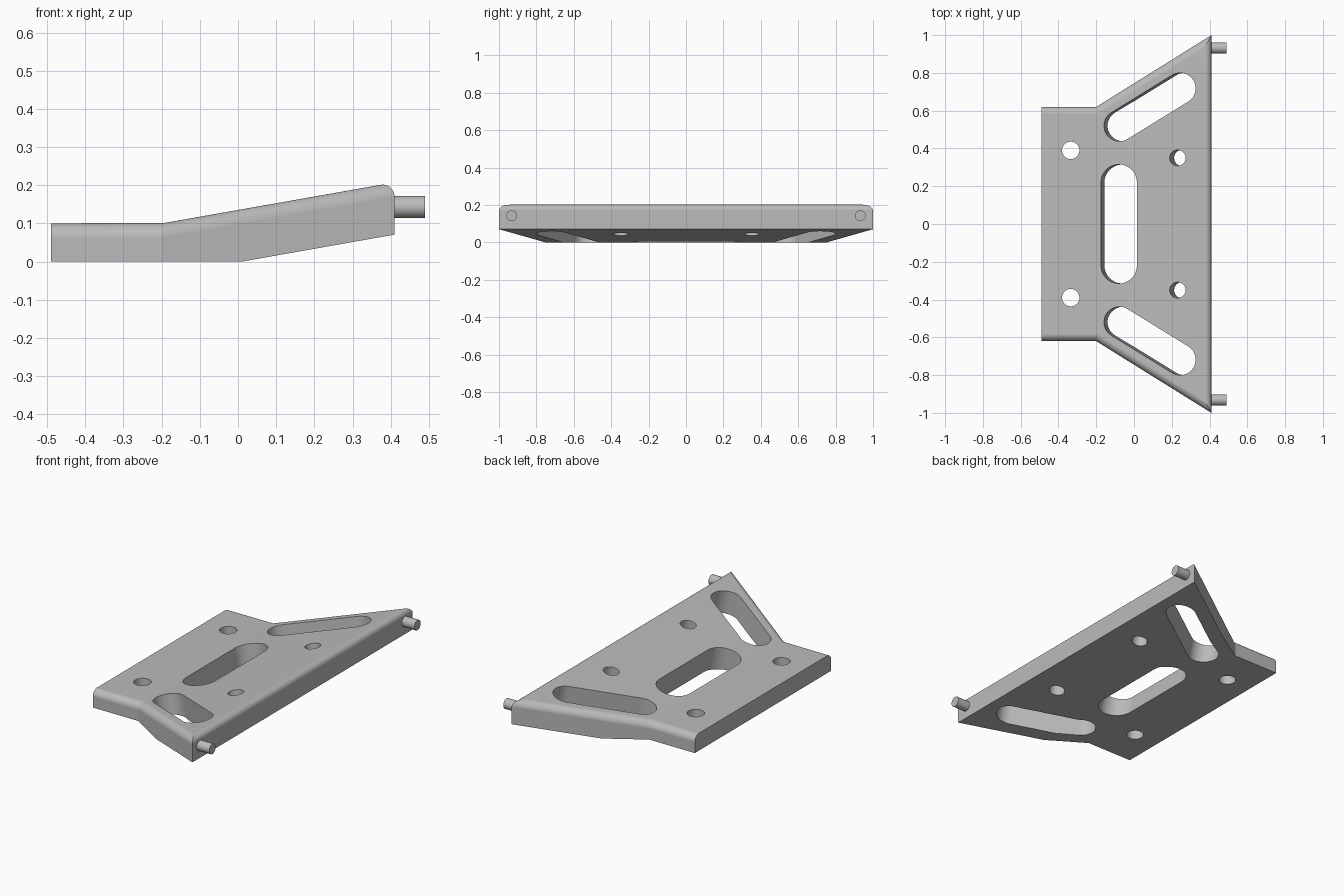
import bpy, bmesh, math
from mathutils import Vector, Matrix

cube = bpy.data.objects.get("Cube")
if cube:
    bpy.data.objects.remove(cube)

grey = bpy.data.materials.new("plain grey")
grey.use_nodes = True
GREY = (0.5, 0.5, 0.5, 1)
grey.diffuse_color = GREY
grey.node_tree.nodes["Principled BSDF"].inputs["Base Color"].default_value = GREY

SLOPE = math.tan(math.radians(10))
BEND, LEFT, RIGHT = -0.2, -0.49, 0.41


def top_z(x):
    return 0.1 + max(0, x - BEND) * SLOPE


def bottom_z(x):
    return max(0, x - 0.01) * SLOPE


def half_width(x):
    return 0.62 + max(0, x - BEND) * 0.38 / 0.61


def make_object(name, bm):
    bmesh.ops.recalc_face_normals(bm, faces=bm.faces)
    mesh = bpy.data.meshes.new(name)
    bm.to_mesh(mesh)
    bm.free()
    mesh.materials.append(grey)
    obj = bpy.data.objects.new(name, mesh)
    bpy.context.collection.objects.link(obj)
    return obj


def activate(obj):
    bpy.ops.object.select_all(action='DESELECT')
    obj.select_set(True)
    bpy.context.view_layer.objects.active = obj


# Bent plate: rectangular sections lofted along x
bm = bmesh.new()
rings = []
for x in (LEFT, BEND, 0.01, RIGHT):
    w, t, b = half_width(x), top_z(x), bottom_z(x)
    rings.append([bm.verts.new((x, y, z)) for y, z in ((-w, b), (w, b), (w, t), (-w, t))])
for a, b in zip(rings, rings[1:]):
    for i in range(4):
        j = (i + 1) % 4
        bm.faces.new((a[i], a[j], b[j], b[i]))
bm.faces.new(rings[0])
bm.faces.new(rings[-1])
bmesh.ops.recalc_face_normals(bm, faces=bm.faces)
bmesh.ops.dissolve_limit(bm, angle_limit=0.01, verts=bm.verts, edges=bm.edges)

# Round the upper rim everywhere except the straight left end
rim = []
for e in bm.edges:
    up, wall = sorted(e.link_faces, key=lambda f: -f.normal.z)
    if up.normal.z > 0.9 and abs(wall.normal.z) < 0.1 and wall.normal.x > -0.9:
        rim.append(e)
bmesh.ops.bevel(bm, geom=rim, offset=0.038, segments=16, profile=0.5,
                affect='EDGES', clamp_overlap=True)
plate = make_object("bent_plate", bm)


# Slots and holes: capsule outlines swept square to the local top surface
def add_capsule(bm, p, q, radius, tilted):
    p, q = Vector(p), Vector(q)
    along = (q - p).normalized() if p != q else Vector((1, 0))
    start = math.atan2(along.y, along.x) + math.pi / 2
    n = 32
    outline = []
    for centre, turn in ((p, 0), (q, math.pi)):
        last = n if p == q else n + 1
        for i in range(last):
            a = start + turn + math.pi * i / n
            outline.append(centre + radius * Vector((math.cos(a), math.sin(a))))
    axis = Vector((-SLOPE, 0, 1)).normalized() if tilted else Vector((0, 0, 1))
    loops = []
    for d in (-0.3, 0.1):
        loops.append([bm.verts.new(Vector((v.x, v.y, 0.1 + (v.x - BEND) * SLOPE * tilted)) + axis * d)
                      for v in outline])
    low, high = loops
    count = len(low)
    for i in range(count):
        j = (i + 1) % count
        bm.faces.new((low[i], low[j], high[j], high[i]))
    bm.faces.new(low[::-1])
    bm.faces.new(high)


bm = bmesh.new()
add_capsule(bm, (-0.08, -0.22), (-0.08, 0.22), 0.095, True)
for s in (-1, 1):
    add_capsule(bm, (-0.077, s * 0.52), (0.244, s * 0.718), 0.082, True)
    add_capsule(bm, (0.231, s * 0.35), (0.231, s * 0.35), 0.042, True)
    add_capsule(bm, (-0.335, s * 0.39), (-0.335, s * 0.39), 0.046, False)
cutter = make_object("opening_cutter", bm)
cutter.hide_render = True

cut = plate.modifiers.new("openings", 'BOOLEAN')
cut.operation = 'DIFFERENCE'
cut.solver = 'EXACT'
cut.object = cutter
activate(plate)
bpy.ops.object.modifier_apply(modifier=cut.name)
bpy.data.objects.remove(cutter)

# Keep the shallow bend crisp while the fillets stay smooth
bpy.ops.object.shade_smooth_by_angle(angle=math.radians(8))
weighted = plate.modifiers.new("weighted normals", 'WEIGHTED_NORMAL')
weighted.keep_sharp = True

# Pivot pegs on the wide end
for side, s in (("left", 1), ("right", -1)):
    bm = bmesh.new()
    place = Matrix.Translation((0.445, s * 0.932, 0.143)) @ Matrix.Rotation(math.pi / 2, 4, 'Y')
    bmesh.ops.create_cone(bm, cap_ends=True, segments=48, radius1=0.029, radius2=0.029,
                          depth=0.09, matrix=place)
    peg = make_object("pivot_peg_" + ("back" if s > 0 else "front"), bm)
    activate(peg)
    bpy.ops.object.shade_smooth_by_angle(angle=math.radians(30))
